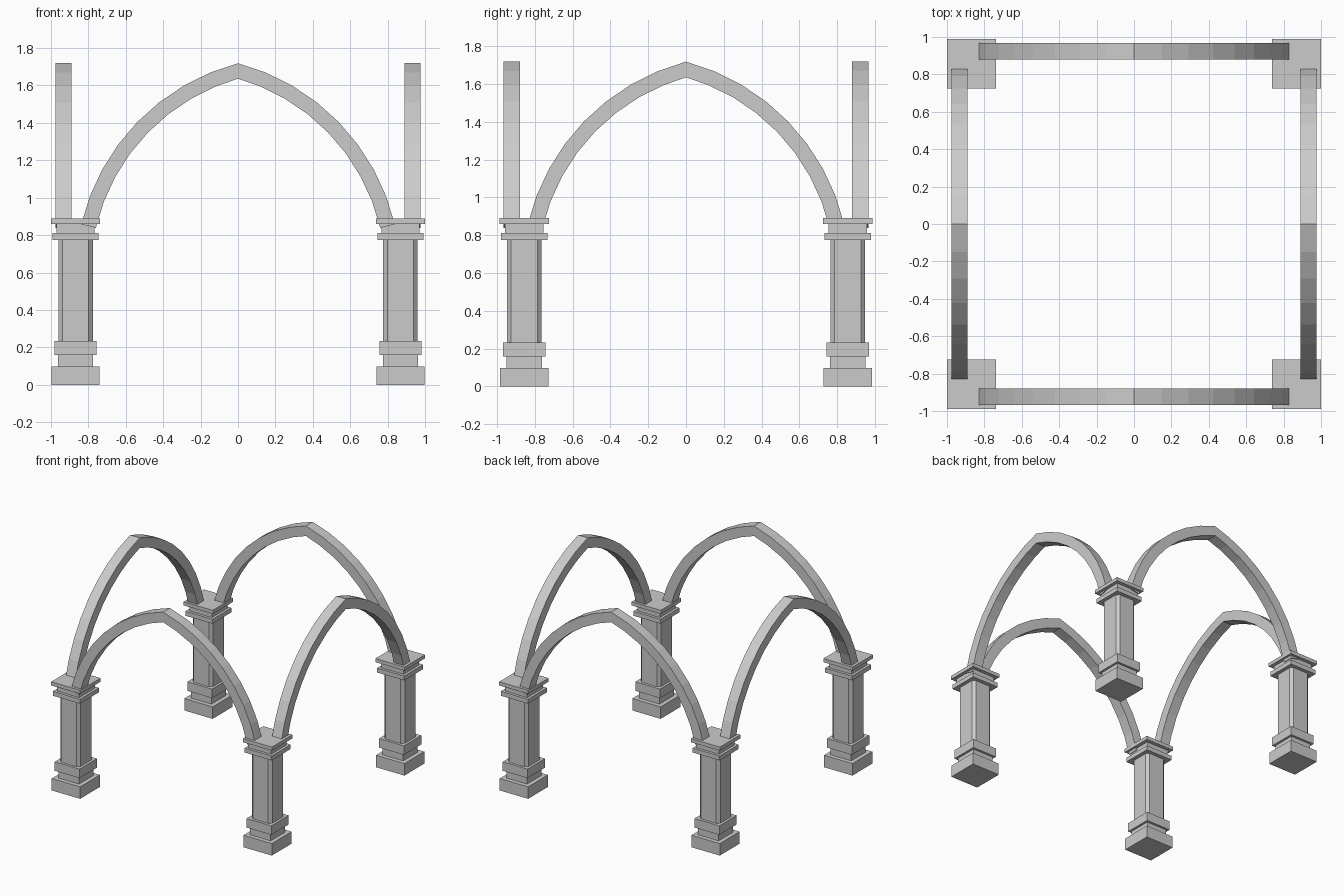
import bpy, bmesh
from math import sin, cos, acos, radians

if "Cube" in bpy.data.objects:
    bpy.data.objects.remove(bpy.data.objects["Cube"])

CX, CY = 0.868, 0.857   # column centres


def new_object(name, bm):
    bmesh.ops.recalc_face_normals(bm, faces=bm.faces)
    mesh = bpy.data.meshes.new(name)
    bm.to_mesh(mesh)
    bm.free()
    ob = bpy.data.objects.new(name, mesh)
    bpy.context.collection.objects.link(ob)
    return ob


def prism(bm, outline, z0, z1):
    """Closed vertical prism from an xy outline."""
    face = bm.faces.new([bm.verts.new((x, y, z0)) for x, y in outline])
    top = bmesh.ops.extrude_face_region(bm, geom=[face], use_keep_orig=True)["geom"]
    bmesh.ops.translate(bm, vec=(0, 0, z1 - z0),
                        verts=[v for v in top if isinstance(v, bmesh.types.BMVert)])


def block(name, cx, cy, width, z0, z1, chamfer=0):
    h, k = width / 2, width / 2 - chamfer
    if chamfer:
        pts = [(h, -k), (h, k), (k, h), (-k, h), (-h, k), (-h, -k), (-k, -h), (k, -h)]
    else:
        pts = [(h, -h), (h, h), (-h, h), (-h, -h)]
    bm = bmesh.new()
    prism(bm, [(cx + x, cy + y) for x, y in pts], z0, z1)
    return new_object(name, bm)


# Column parts: name, width, bottom, top, corner chamfer
PARTS = [
    ("plinth", 0.257, 0.0, 0.098, 0),
    ("base_neck", 0.187, 0.098, 0.159, 0),
    ("base_block", 0.225, 0.159, 0.233, 0),
    ("shaft", 0.183, 0.233, 0.775, 0.022),
    ("collar", 0.246, 0.775, 0.811, 0),
    ("capital_neck", 0.203, 0.811, 0.860, 0),
    ("capital_slab", 0.263, 0.860, 0.890, 0),
]
for sy, fb in ((-1, "front"), (1, "back")):
    for sx, lr in ((-1, "left"), (1, "right")):
        for name, w, z0, z1, c in PARTS:
            block(f"{fb}_{lr}_{name}", sx * CX, sy * CY, w, z0, z1, c)


# Pointed arch: two circular arcs of eight segments meeting at the apex
def arc(radius, cx=-0.298, cz=0.591, step=7.75, n=8):
    apex = acos(-cx / radius)
    start = acos(-cx / 1.167)
    angles = [apex] + [start - radians(step) * i for i in range(1, n + 1)]
    half = [(cx + radius * cos(a), cz + radius * sin(a)) for a in angles]
    half[0] = (0.0, half[0][1])
    return [(-x, z) for x, z in half[:0:-1]] + half


def arch(name, offset, depth, along_x):
    bm = bmesh.new()
    rings = []
    for (xo, zo), (xi, zi) in zip(arc(1.167), arc(1.087)):
        a, b = offset - depth / 2, offset + depth / 2
        ring = [(xo, a, zo), (xo, b, zo), (xi, b, zi), (xi, a, zi)]
        if not along_x:
            ring = [(y, x, z) for x, y, z in ring]
        rings.append([bm.verts.new(p) for p in ring])
    for r, s in zip(rings, rings[1:]):
        for i in range(4):
            j = (i + 1) % 4
            bm.faces.new((r[i], r[j], s[j], s[i]))
    bm.faces.new(rings[0])
    bm.faces.new(rings[-1])
    return new_object(name, bm)


arch("front_arch", -0.923, 0.088, True)
arch("back_arch", 0.923, 0.088, True)
arch("left_arch", -0.933, 0.087, False)
arch("right_arch", 0.933, 0.087, False)
